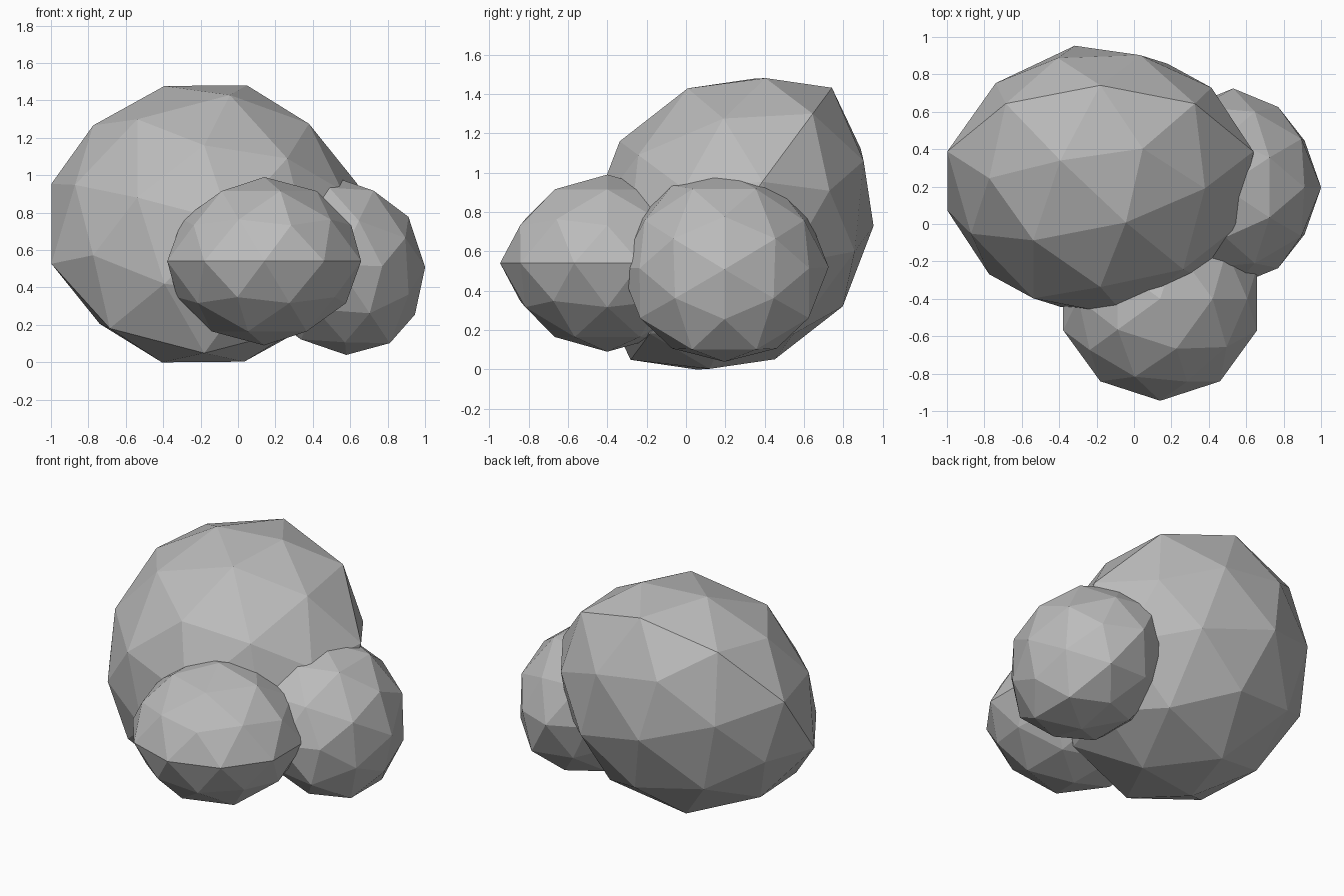
import bpy
import bmesh
import math
from mathutils import Euler, Matrix, Vector

default_cube = bpy.data.objects.get("Cube")
if default_cube:
    bpy.data.objects.remove(default_cube, do_unlink=True)

# One plain grey for the whole cluster
grey = bpy.data.materials.new("stone_grey")
grey.use_nodes = True
grey.diffuse_color = (0.5, 0.5, 0.5, 1)
grey.node_tree.nodes["Principled BSDF"].inputs["Base Color"].default_value = (0.5, 0.5, 0.5, 1)


def band_factor(height):
    """Slight pinch of the middle latitudes of a boulder."""
    h = abs(height)
    if h < 0.1 or h > 0.95:
        return 1.0
    if h < 0.48:
        return 0.955
    return 0.945 if h < 0.6 else 0.98


def boulder(name, centre, width, height, tilt):
    """Flattened faceted ball, tilted in place."""
    bm = bmesh.new()
    bmesh.ops.create_icosphere(bm, subdivisions=2, radius=1)
    for v in bm.verts:
        v.co *= band_factor(v.co.z)
    turn = Euler([math.radians(a) for a in tilt]).to_matrix().to_4x4()
    size = Matrix.Diagonal((width, width, height, 1))
    bm.transform(Matrix.Translation(Vector(centre)) @ turn @ size)
    mesh = bpy.data.meshes.new(name)
    bm.to_mesh(mesh)
    bm.free()
    mesh.materials.append(grey)
    obj = bpy.data.objects.new(name, mesh)
    bpy.context.collection.objects.link(obj)
    return obj


# Large boulder at the back, two small ones leaning against it
boulder("large_boulder", (-0.18, 0.23, 0.74), 0.86, 0.705, (53.5, 0, 0))
boulder("front_boulder", (0.14, -0.40, 0.54), 0.545, 0.45, (0, 0, 0))
boulder("left_boulder", (0.53, 0.195, 0.52), 0.53, 0.46, (0, 56, 0))
